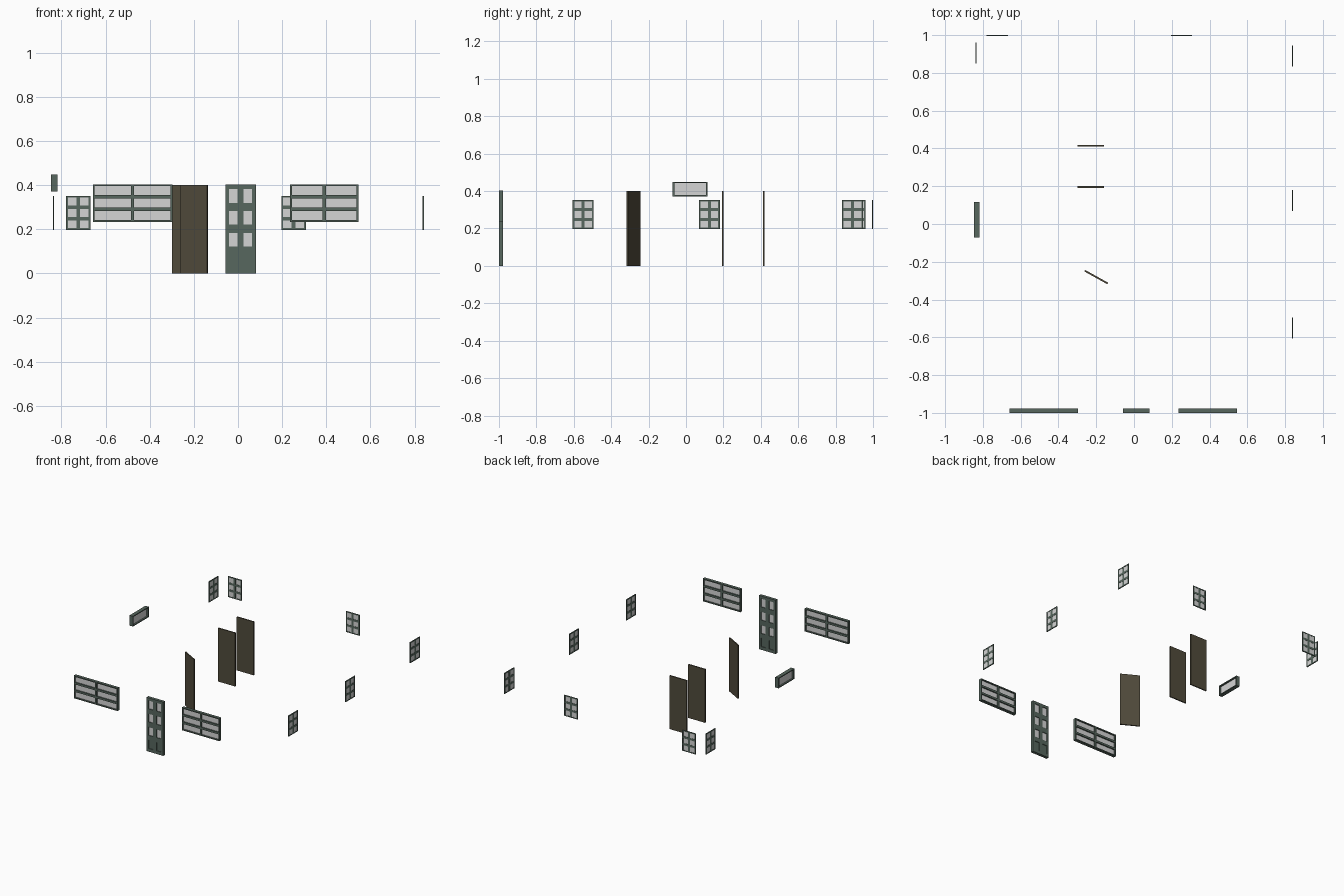
import bpy, bmesh, math
from mathutils import Matrix, Vector

if "Cube" in bpy.data.objects:
    bpy.data.objects.remove(bpy.data.objects["Cube"])


def mat(name, rgb):
    m = bpy.data.materials.new(name)
    m.diffuse_color = (*rgb, 1)
    m.use_nodes = True
    m.node_tree.nodes["Principled BSDF"].inputs["Base Color"].default_value = m.diffuse_color
    return m


GREEN = mat("grey_green_paint", (0.095, 0.135, 0.112))
GLASS = mat("pale_glass", (0.66, 0.66, 0.66))
BROWN = mat("dark_brown_wood", (0.082, 0.070, 0.044))


def box(bm, x0, x1, y0, y1, z0, z1, mi=0):
    c = Vector(((x0 + x1) / 2, (y0 + y1) / 2, (z0 + z1) / 2))
    m = Matrix.Translation(c) @ Matrix.Diagonal((x1 - x0, y1 - y0, z1 - z0, 1))
    r = bmesh.ops.create_cube(bm, size=1, matrix=m)
    for f in {f for v in r["verts"] for f in v.link_faces}:
        f.material_index = mi


def finish(bm, name, mats, loc, turn=0):
    me = bpy.data.meshes.new(name)
    bm.to_mesh(me)
    bm.free()
    for m in mats:
        me.materials.append(m)
    ob = bpy.data.objects.new(name, me)
    bpy.context.collection.objects.link(ob)
    ob.location = loc
    ob.rotation_euler.z = math.radians(turn)
    return ob


def paned(name, loc, turn, w, depth, xs, zs, h, pane_t, solid_rows=0, pane_y=0):
    """Frame of stiles and rails around openings xs by zs, each with a thin pane."""
    bm = bmesh.new()
    d = depth / 2
    # full-height stiles
    ex = [-w / 2] + [v for o in xs for v in o] + [w / 2]
    for a, b in zip(ex[::2], ex[1::2]):
        box(bm, a, b, -d, d, 0, h)
    # rails and panes between the stiles
    ez = [0] + [v for o in zs for v in o] + [h]
    for x0, x1 in xs:
        for a, b in zip(ez[::2], ez[1::2]):
            box(bm, x0, x1, -d, d, a, b)
        for i, (a, b) in enumerate(zs):
            box(bm, x0, x1, pane_y - pane_t / 2, pane_y + pane_t / 2, a, b,
                0 if i < solid_rows else 1)
    return finish(bm, name, [GREEN, GLASS], loc, turn)


def openings(start, end, n, border, bar):
    size = (end - start - 2 * border - (n - 1) * bar) / n
    return [(start + border + i * (size + bar), start + border + i * (size + bar) + size)
            for i in range(n)]


# Wide front windows
for name, x0, x1 in (("front_window_left", -0.658, -0.297),
                     ("front_window_right", 0.236, 0.546)):
    w = x1 - x0
    paned(name, ((x0 + x1) / 2, -0.989, 0.234), 0, w, 0.022,
          openings(-w / 2, w / 2, 2, 0.008, 0.014),
          openings(0, 0.17, 3, 0.008, 0.015), 0.17, 0.004)

# Front door: three glazed rows over a solid panel row
paned("front_door", (0.012, -0.989, 0), 0, 0.138, 0.022,
      [(-0.052, -0.014), (0.014, 0.052)],
      [(0.023, 0.088), (0.122, 0.183), (0.222, 0.283), (0.320, 0.382)],
      0.402, 0.012, solid_rows=1)

# High single-pane window in the left wall
paned("high_side_window", (-0.833, 0.022, 0.372), -90, 0.187, 0.028,
      openings(-0.0935, 0.0935, 1, 0.009, 0),
      openings(0, 0.077, 1, 0.007, 0), 0.077, 0.004)

# Small six-pane windows
small = [(0.84, 0.89, 90), (0.84, 0.125, 90), (0.84, -0.55, 90),
         (-0.836, 0.905, -90), (-0.724, 0.997, 180), (0.252, 0.997, 180)]
for i, (x, y, t) in enumerate(small):
    paned(f"small_window_{i + 1}", (x, y, 0.197), t, 0.112, 0.006,
          openings(-0.056, 0.056, 2, 0.009, 0.017),
          openings(0, 0.155, 3, 0.008, 0.016), 0.155, 0.003)

# Plain interior doors, one standing ajar
for name, x, y, t in (("interior_door_rear", -0.228, 0.415, 0),
                      ("interior_door_middle", -0.228, 0.196, 0),
                      ("interior_door_ajar", -0.200, -0.281, -29)):
    bm = bmesh.new()
    box(bm, -0.07, 0.07, -0.0045, 0.0045, 0, 0.4)
    finish(bm, name, [BROWN], (x, y, 0), t)
